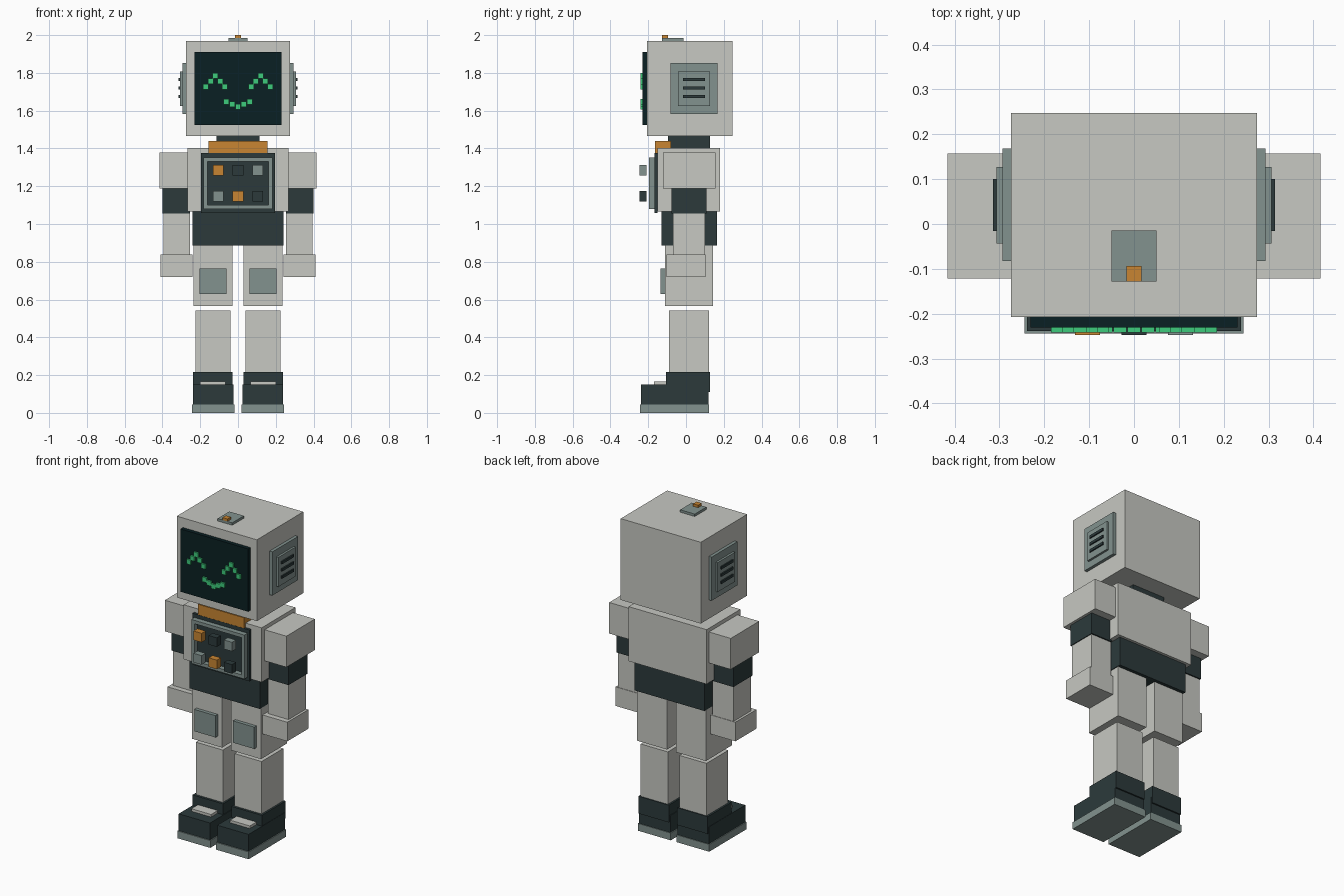
import bpy
import bmesh

if "Cube" in bpy.data.objects:
    bpy.data.objects.remove(bpy.data.objects["Cube"])


def material(name, rgb):
    m = bpy.data.materials.new(name)
    m.diffuse_color = (*rgb, 1)
    m.use_nodes = True
    m.node_tree.nodes["Principled BSDF"].inputs["Base Color"].default_value = m.diffuse_color
    return m


SHELL = material("pale_shell", (0.57, 0.58, 0.54))
DARK = material("dark_slate", (0.025, 0.042, 0.044))
GREY = material("steel_grey", (0.225, 0.29, 0.275))
ORANGE = material("orange", (0.58, 0.235, 0.032))
SCREEN = material("screen_black", (0.003, 0.0144, 0.0168))
GREEN = material("glow_green", (0.048, 0.60, 0.20))


def boxes(name, mat, extents):
    """One object from boxes given as ((x0, x1), (y0, y1), (z0, z1))."""
    bm = bmesh.new()
    for ext in extents:
        cube = bmesh.ops.create_cube(bm, size=1)
        for v in cube["verts"]:
            for axis, (lo, hi) in enumerate(ext):
                v.co[axis] = hi if v.co[axis] > 0 else lo
    mesh = bpy.data.meshes.new(name)
    bm.to_mesh(mesh)
    bm.free()
    mesh.materials.append(mat)
    ob = bpy.data.objects.new(name, mesh)
    bpy.context.collection.objects.link(ob)
    return ob


def centre_box(name, mat, half_x, y, z):
    return boxes(name, mat, [((-half_x, half_x), y, z)])


def pair(name, mat, x, y, z):
    """A left and a right copy of one box."""
    for side, xs in (("right", x), ("left", (-x[1], -x[0]))):
        boxes(f"{side}_{name}", mat, [(xs, y, z)])


# Head, face screen and top beacon
centre_box("head", SHELL, 0.274, (-0.207, 0.247), (1.467, 1.97))
centre_box("face_screen", SCREEN, 0.231, (-0.231, -0.207), (1.523, 1.911))
centre_box("beacon_base", GREY, 0.05, (-0.128, -0.014), (1.97, 1.985))
centre_box("beacon", ORANGE, 0.017, (-0.128, -0.094), (1.985, 2.0))

# Pixel eyes and smile
P = 0.0145


def pixels(name, points):
    boxes(name, GREEN, [((x - P, x + P), (-0.242, -0.231), (z - P, z + P))
                        for x, z in points])


for side, cx in (("left", -0.12), ("right", 0.12)):
    pixels(f"{side}_eye", [(cx + 0.025 * i, 1.785 - 0.029 * abs(i))
                           for i in range(-2, 3)])
pixels("smile", [(0.031 * i, 1.62 + 0.013 * abs(i)) for i in range(-2, 3)])

# Ear vents
pair("ear_plate", GREY, (0.274, 0.293), (-0.083, 0.168), (1.583, 1.853))
pair("ear_inner", GREY, (0.293, 0.306), (-0.043, 0.127), (1.625, 1.807))
for i, z in enumerate((1.675, 1.72, 1.765)):
    pair(f"ear_slot_{i}", DARK, (0.306, 0.314), (-0.016, 0.1), (z - 0.008, z + 0.008))

# Torso
centre_box("neck", DARK, 0.113, (-0.095, 0.128), (1.39, 1.467))
centre_box("collar", ORANGE, 0.157, (-0.165, -0.08), (1.375, 1.44))
centre_box("torso", SHELL, 0.267, (-0.15, 0.18), (1.065, 1.402))
centre_box("pelvis", DARK, 0.24, (-0.13, 0.163), (0.885, 1.065))

# Chest panel with raised frame and buttons
centre_box("chest_panel", DARK, 0.195, (-0.166, -0.15), (1.057, 1.375))
fy, w, hx, z0, z1 = (-0.197, -0.166), 0.021, 0.182, 1.08, 1.352
boxes("panel_frame", GREY, [
    ((-hx, hx), fy, (z0, z0 + w)), ((-hx, hx), fy, (z1 - w, z1)),
    ((-hx, -hx + w), fy, (z0 + w, z1 - w)), ((hx - w, hx), fy, (z0 + w, z1 - w))])
B = 0.028
for z, row in ((1.285, (ORANGE, DARK, GREY)), (1.147, (GREY, ORANGE, DARK))):
    for i, mat in enumerate(row):
        x = 0.104 * (i - 1)
        boxes("chest_button", mat, [((x - B, x + B), (-0.247, -0.208), (z - B, z + B))])

# Arms
pair("shoulder", SHELL, (0.25, 0.416), (-0.121, 0.157), (1.187, 1.379))
pair("upper_arm", DARK, (0.253, 0.4), (-0.077, 0.108), (1.055, 1.187))
pair("forearm", SHELL, (0.253, 0.395), (-0.07, 0.1), (0.838, 1.055))
pair("hand", SHELL, (0.24, 0.41), (-0.103, 0.103), (0.72, 0.838))

# Legs
pair("thigh", SHELL, (0.03, 0.236), (-0.112, 0.143), (0.567, 0.885))
pair("knee_pad", GREY, (0.06, 0.205), (-0.134, -0.112), (0.63, 0.765))
pair("shin", SHELL, (0.04, 0.225), (-0.091, 0.121), (0.2, 0.541))

# Boots
pair("ankle", DARK, (0.029, 0.237), (-0.106, 0.127), (0.11, 0.217))
pair("boot", DARK, (0.025, 0.239), (-0.238, 0.118), (0.045, 0.15))
pair("boot_strap", SHELL, (0.065, 0.2), (-0.17, -0.106), (0.15, 0.166))
pair("sole", GREY, (0.019, 0.244), (-0.244, 0.122), (0.0, 0.045))
